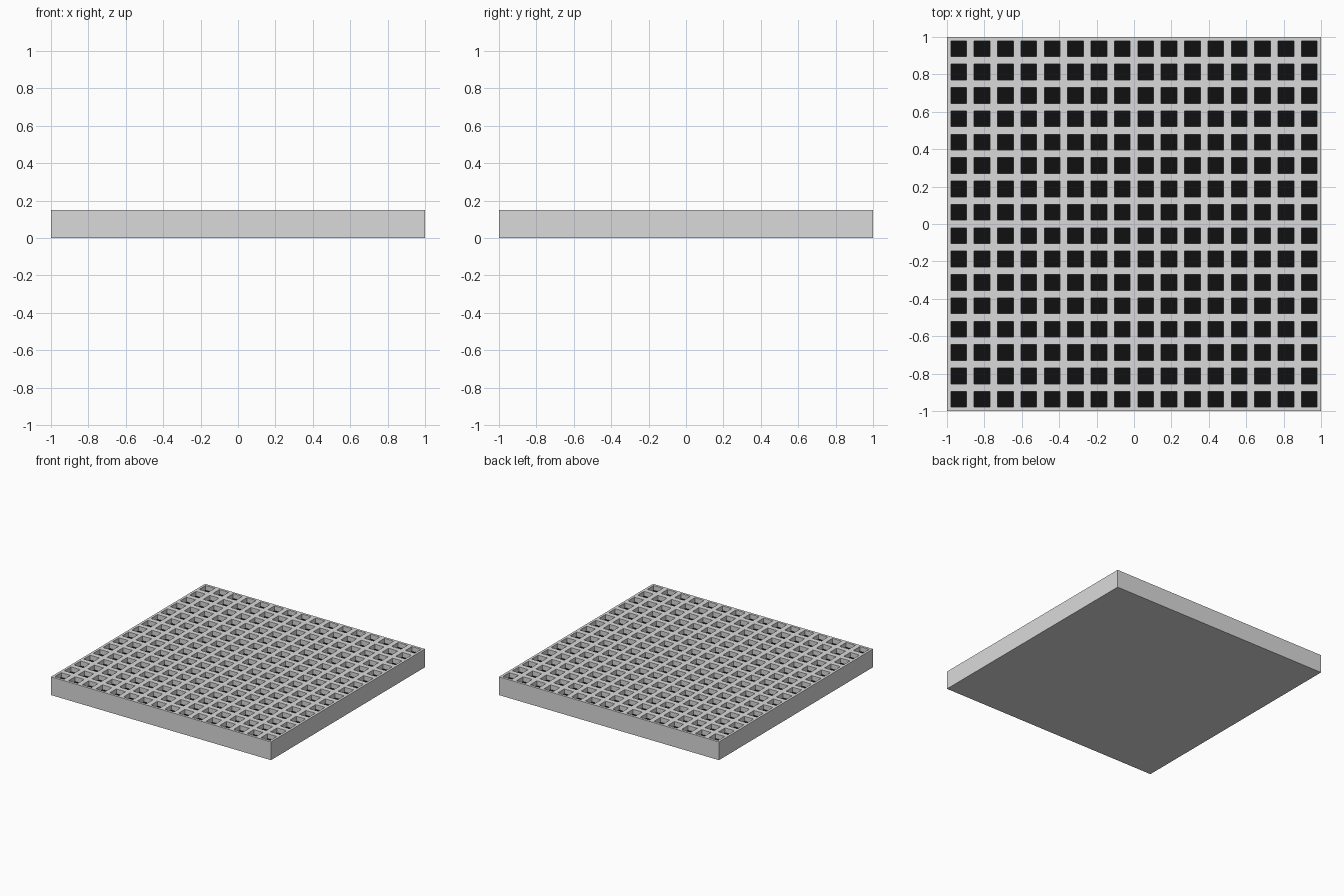
import bpy, bmesh

if "Cube" in bpy.data.objects:
    bpy.data.objects.remove(bpy.data.objects["Cube"])

HEIGHT = 0.15      # slab thickness
CELLS = 16         # pockets per side
PITCH = 2 / CELLS
HOLE = 0.084       # pocket width
DEPTH = 0.039      # pocket depth


def material(name, value):
    m = bpy.data.materials.new(name)
    m.diffuse_color = (value, value, value, 1)
    m.use_nodes = True
    m.node_tree.nodes["Principled BSDF"].inputs["Base Color"].default_value = m.diffuse_color
    return m


bm = bmesh.new()

# Top surface divided into square cells
bmesh.ops.create_grid(bm, x_segments=CELLS, y_segments=CELLS, size=1)
bmesh.ops.translate(bm, verts=bm.verts[:], vec=(0, 0, HEIGHT))
cells = bm.faces[:]

# Outer walls and underside
rim = [e for e in bm.edges if e.is_boundary]
wall = bmesh.ops.extrude_edge_only(bm, edges=rim)["geom"]
for v in wall:
    if isinstance(v, bmesh.types.BMVert):
        v.co.z = 0
bottom_edges = [e for e in bm.edges if all(v.co.z < 0.001 for v in e.verts)]
bmesh.ops.contextual_create(bm, geom=bottom_edges)

# Pockets: leave a grid of ribs, sink the inner squares
bmesh.ops.inset_individual(bm, faces=cells, thickness=(PITCH - HOLE) / 2,
                           use_even_offset=True)
for f in cells:
    floor = bmesh.ops.extrude_face_region(bm, geom=[f])["geom"]
    for g in floor:
        if isinstance(g, bmesh.types.BMVert):
            g.co.z = HEIGHT - DEPTH
        elif isinstance(g, bmesh.types.BMFace):
            g.material_index = 1      # black pocket floor
bmesh.ops.delete(bm, geom=[f for f in cells if f.is_valid and
                           f.calc_center_median().z > HEIGHT - 0.001],
                 context='FACES_ONLY')
bmesh.ops.recalc_face_normals(bm, faces=bm.faces[:])

mesh = bpy.data.meshes.new("pocketed_panel")
bm.to_mesh(mesh)
bm.free()
mesh.materials.append(material("light grey", 0.7))
mesh.materials.append(material("black", 0.005))
bpy.context.collection.objects.link(bpy.data.objects.new("pocketed_panel", mesh))
